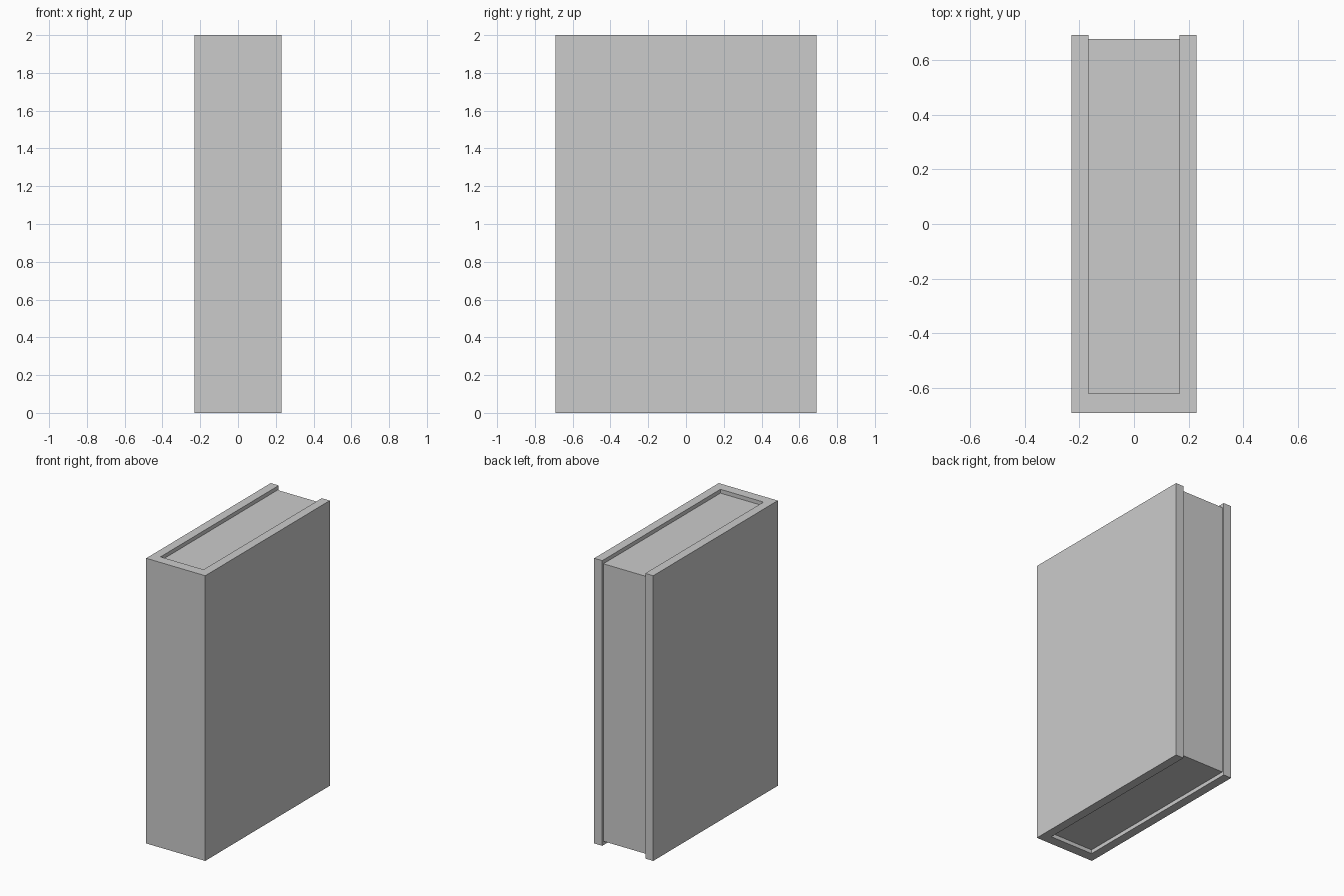
import bpy
import bmesh

if "Cube" in bpy.data.objects:
    bpy.data.objects.remove(bpy.data.objects["Cube"])


def extrude_profile(name, points, z0, z1):
    """Extrude a flat xy outline upward from z0 to z1."""
    bm = bmesh.new()
    base = bm.faces.new([bm.verts.new((x, y, z0)) for x, y in points])
    top = bmesh.ops.extrude_face_region(bm, geom=[base])["geom"]
    verts = [v for v in top if isinstance(v, bmesh.types.BMVert)]
    bmesh.ops.translate(bm, verts=verts, vec=(0, 0, z1 - z0))
    bmesh.ops.recalc_face_normals(bm, faces=bm.faces)
    mesh = bpy.data.meshes.new(name)
    bm.to_mesh(mesh)
    bm.free()
    obj = bpy.data.objects.new(name, mesh)
    bpy.context.collection.objects.link(obj)
    return obj


HEIGHT = 2.0
OUT_X, OUT_Y = 0.229, 0.69      # outside of the cover
IN_X, SPINE_Y = 0.167, -0.62    # inside of the cover
PAGE_Y = 0.677                  # open edge of the pages
RECESS = 0.027                  # pages sit below the cover edges

# Cover: U-shaped outline with the spine at the front
right = [(OUT_X, -OUT_Y), (OUT_X, OUT_Y), (IN_X, OUT_Y), (IN_X, SPINE_Y)]
left = [(-x, y) for x, y in reversed(right)]
extrude_profile("book_cover", right + left, 0, HEIGHT)

# Page block, recessed at the top, bottom and open edge
pages = [(-IN_X, SPINE_Y), (IN_X, SPINE_Y), (IN_X, PAGE_Y), (-IN_X, PAGE_Y)]
extrude_profile("page_block", pages, RECESS, HEIGHT - RECESS)
